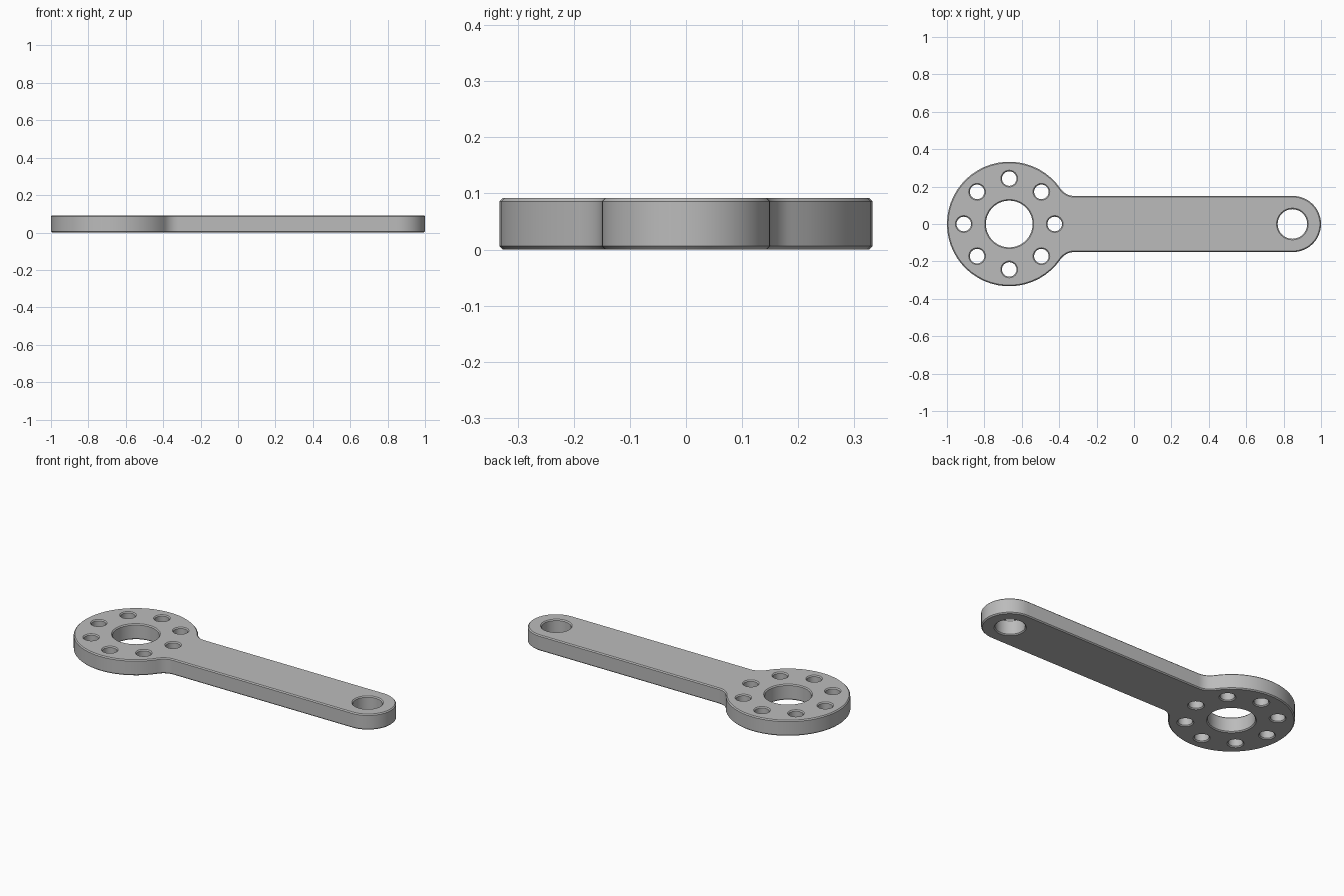
import bpy
import bmesh
from math import atan2, cos, sin, pi, sqrt

cube = bpy.data.objects.get("Cube")
if cube:
    bpy.data.objects.remove(cube)

HUB_X, HUB_R = -0.667, 0.333
TIP_X, ARM_W = 0.85, 0.15
FILLET = 0.09
HEIGHT, CHAMFER = 0.092, 0.006


def arc(cx, cy, r, start, end, n):
    """Points along an arc, both ends included."""
    steps = [start + (end - start) * i / n for i in range(n + 1)]
    return [(cx + r * cos(a), cy + r * sin(a)) for a in steps]


def lever_outline(inset):
    """Round hub, filleted neck, straight arm and round tip."""
    dy = ARM_W + FILLET
    dx = sqrt((HUB_R + FILLET) ** 2 - dy ** 2)
    a = atan2(dy, dx)
    fx, fr = HUB_X + dx, FILLET + inset
    upper_neck = arc(fx, dy, fr, -pi / 2, a - pi, 8)
    lower_neck = [(x, -y) for x, y in reversed(upper_neck)]
    hub = arc(HUB_X, 0, HUB_R - inset, a, 2 * pi - a, 44)
    tip = arc(TIP_X, 0, ARM_W - inset, -pi / 2, pi / 2, 24)
    return tip + upper_neck + hub[1:-1] + lower_neck


def hole_outline(cx, cy, r, n):
    return lambda inset: arc(cx, cy, r + inset, 0, 2 * pi, n)[:-1]


# Outline, hub bore, tip bore and a ring of eight bolt holes
outlines = [lever_outline,
            hole_outline(HUB_X, 0, 0.125, 40),
            hole_outline(TIP_X - 0.003, 0, 0.079, 32)]
for i in range(8):
    a = i * pi / 4
    outlines.append(hole_outline(HUB_X + 0.243 * cos(a), 0.243 * sin(a), 0.039, 24))

# Chamfered walls: stacked rings joined by quads
levels = [(0, CHAMFER), (CHAMFER, 0), (HEIGHT - CHAMFER, 0), (HEIGHT, CHAMFER)]
bm = bmesh.new()
bottom, top = [], []
for outline in outlines:
    rings = [[bm.verts.new((x, y, z)) for x, y in outline(inset)] for z, inset in levels]
    count = len(rings[0])
    for low, high in zip(rings, rings[1:]):
        for i in range(count):
            j = (i + 1) % count
            bm.faces.new((low[i], low[j], high[j], high[i]))
    for ring, edges in ((rings[0], bottom), (rings[-1], top)):
        edges += [bm.edges.get((ring[i - 1], ring[i])) for i in range(count)]

# Flat faces with the holes left open
for edges, normal in ((bottom, (0, 0, -1)), (top, (0, 0, 1))):
    bmesh.ops.triangle_fill(bm, edges=edges, use_beauty=True, normal=normal)
bmesh.ops.recalc_face_normals(bm, faces=bm.faces)

mesh = bpy.data.meshes.new("lever_arm")
bm.to_mesh(mesh)
bm.free()
lever = bpy.data.objects.new("lever_arm", mesh)
bpy.context.collection.objects.link(lever)

# Plain grey metal
grey = bpy.data.materials.new("grey_metal")
grey.use_nodes = True
colour = (0.5, 0.5, 0.5, 1)
grey.diffuse_color = colour
grey.node_tree.nodes["Principled BSDF"].inputs["Base Color"].default_value = colour
mesh.materials.append(grey)

bpy.ops.object.select_all(action="DESELECT")
lever.select_set(True)
bpy.context.view_layer.objects.active = lever
bpy.ops.object.shade_smooth_by_angle(angle=pi / 6)
